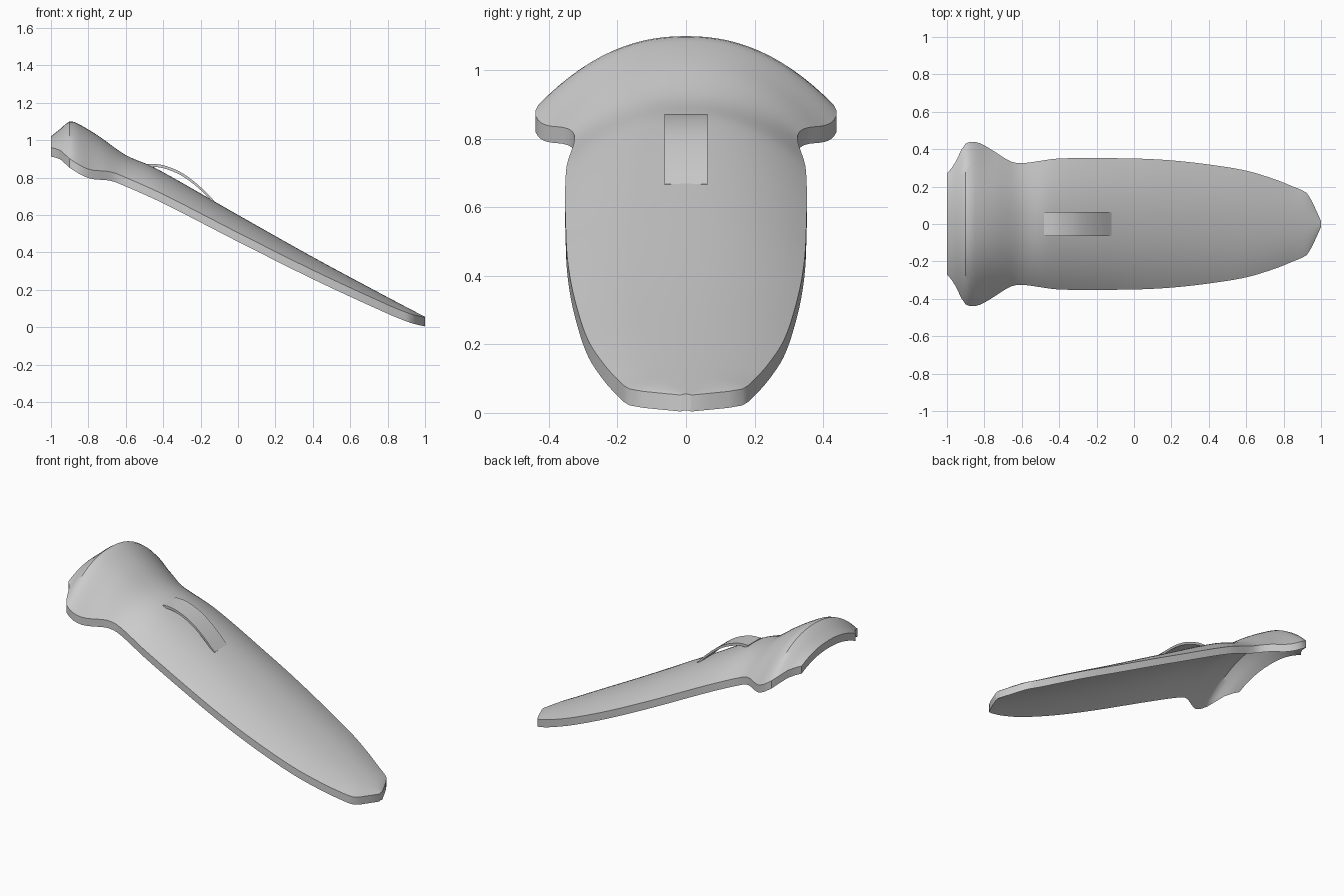
import bpy
import bmesh
from math import radians

cube = bpy.data.objects.get("Cube")
if cube:
    bpy.data.objects.remove(cube)

shell_grey = bpy.data.materials.new("shell_grey")
shell_grey.use_nodes = True
grey = (0.6, 0.6, 0.6, 1)
shell_grey.diffuse_color = grey
shell_grey.node_tree.nodes["Principled BSDF"].inputs["Base Color"].default_value = grey

# Profiles along the length: half width, crown height, rim height
WIDTH = [(-1, .27), (-.96, .32), (-.91, .42), (-.87, .44), (-.82, .43),
         (-.75, .39), (-.66, .335), (-.6, .325), (-.4, .35), (0, .35),
         (.2, .34), (.4, .318), (.6, .285), (.75, .24), (.85, .2),
         (.925, .165), (.95, .125), (1, .015)]
CROWN = [(-1, 1.02), (-.95, 1.06), (-.9, 1.1), (-.86, 1.09), (-.75, 1.025),
         (-.6, .92), (-.45, .855), (0, .6), (.4, .375), (.8, .16), (1, .055)]
RIM = [(-1, .96), (-.95, .945), (-.9, .9), (-.8, .845), (-.68, .83),
       (-.6, .8), (-.4, .71), (0, .505), (.4, .305), (.8, .12),
       (.925, .07), (1, .052)]


def sample(profile, x):
    """Smooth cubic interpolation through the profile points."""
    last = len(profile) - 1

    def slope(k):
        a, b = profile[max(k - 1, 0)], profile[min(k + 1, last)]
        return (b[1] - a[1]) / (b[0] - a[0])

    i = max(k for k in range(last) if profile[k][0] <= x)
    (x0, v0), (x1, v1) = profile[i], profile[i + 1]
    h = x1 - x0
    t = (x - x0) / h
    s = 1 - t
    return (v0 * (1 + 2 * t) * s * s + v1 * t * t * (3 - 2 * t)
            + h * s * t * (slope(i) * s - slope(i + 1) * t))


def slab(name, rows, thickness):
    """Make a solid from a grid of points, thickened straight down."""
    bm = bmesh.new()
    top = [[bm.verts.new(p) for p in row] for row in rows]
    low = [[bm.verts.new((x, y, z - thickness)) for x, y, z in row] for row in rows]
    for i in range(len(rows) - 1):
        for j in range(len(rows[0]) - 1):
            for g in (top, low):
                bm.faces.new((g[i][j], g[i + 1][j], g[i + 1][j + 1], g[i][j + 1]))
    # Walls around the open border
    loops = [top[0], [r[-1] for r in top], top[-1], [r[0] for r in top]]
    lows = [low[0], [r[-1] for r in low], low[-1], [r[0] for r in low]]
    for a, b in zip(loops, lows):
        for k in range(len(a) - 1):
            bm.faces.new((a[k], a[k + 1], b[k + 1], b[k]))
    bmesh.ops.recalc_face_normals(bm, faces=bm.faces)
    mesh = bpy.data.meshes.new(name)
    bm.to_mesh(mesh)
    bm.free()
    mesh.materials.append(shell_grey)
    obj = bpy.data.objects.new(name, mesh)
    bpy.context.collection.objects.link(obj)
    bpy.ops.object.select_all(action="DESELECT")
    obj.select_set(True)
    bpy.context.view_layer.objects.active = obj
    bpy.ops.object.shade_smooth_by_angle(angle=radians(35))
    return obj


# Curved guard shell with a flared top and a narrow toe
stations = sorted({round(-1 + k * .025, 3) for k in range(81)})
ACROSS = 28
rows = []
for x in stations:
    w, crown, rim = (sample(p, x) for p in (WIDTH, CROWN, RIM))
    row = []
    for j in range(ACROSS + 1):
        u = 2 * j / ACROSS - 1
        row.append((x, u * w, crown - (crown - rim) * abs(u) ** 2.2))
    rows.append(row)
slab("guard_shell", rows, .048)

# Arched strap loop on the crown
STRAP = [(-.48, .873), (-.42, .87), (-.36, .853), (-.3, .825), (-.24, .783),
         (-.18, .73), (-.12, .668)]
strap_rows = []
for k in range(19):
    x = -.48 + k * .02
    strap_rows.append([(x, y, sample(STRAP, x)) for y in (-.063, .063)])
slab("strap_loop", strap_rows, .016)
